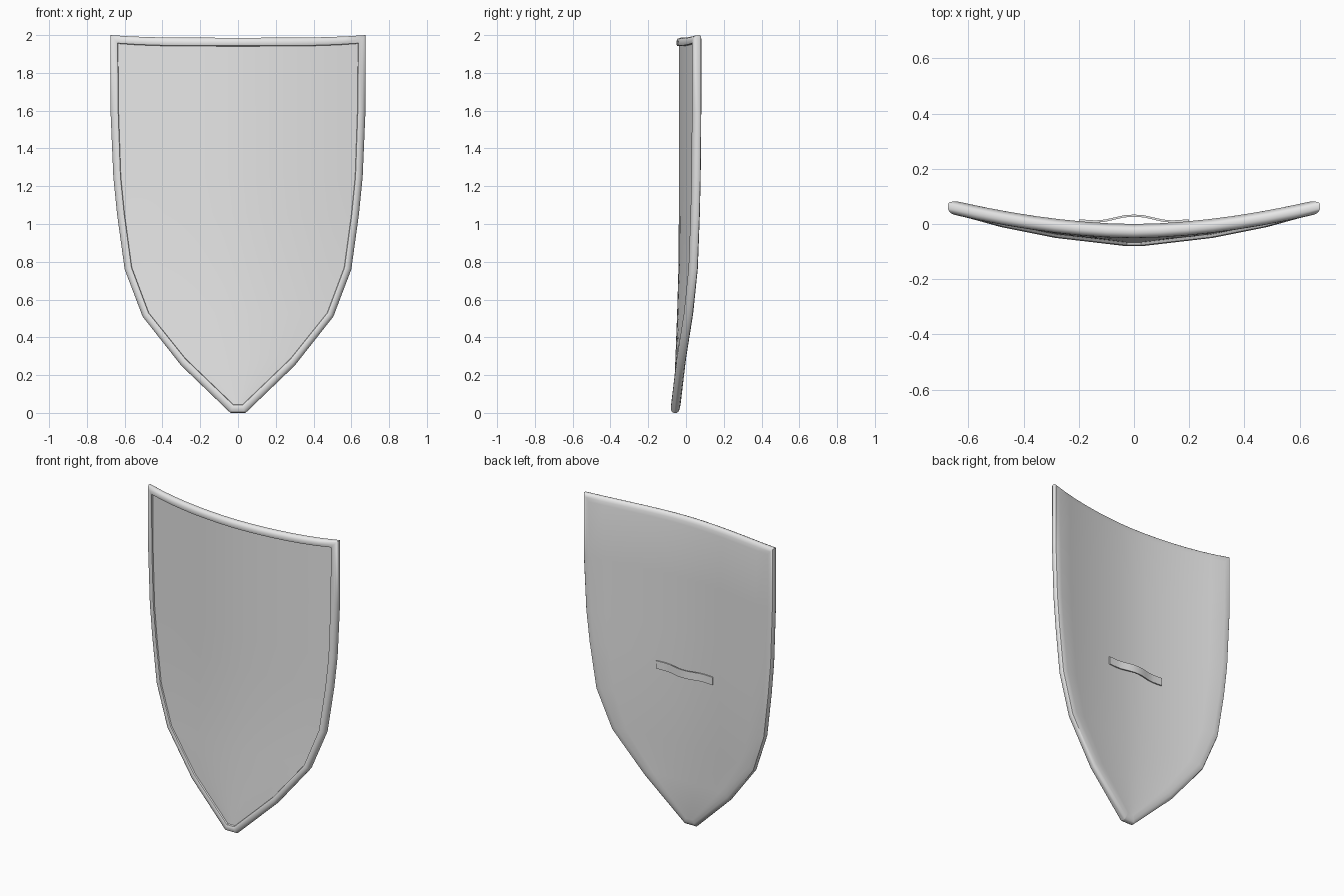
import bpy, bmesh, math

cube = bpy.data.objects.get("Cube")
if cube:
    bpy.data.objects.remove(cube, do_unlink=True)

grey = bpy.data.materials.new("plain grey")
grey.use_nodes = True
grey.diffuse_color = (0.8, 0.8, 0.8, 1)
grey.node_tree.nodes["Principled BSDF"].inputs["Base Color"].default_value = (0.8, 0.8, 0.8, 1)


def finish(bm, name, angle):
    bmesh.ops.recalc_face_normals(bm, faces=bm.faces[:])
    mesh = bpy.data.meshes.new(name)
    bm.to_mesh(mesh)
    bm.free()
    mesh.materials.append(grey)
    obj = bpy.data.objects.new(name, mesh)
    bpy.context.collection.objects.link(obj)
    bpy.ops.object.select_all(action='DESELECT')
    obj.select_set(True)
    bpy.context.view_layer.objects.active = obj
    bpy.ops.object.shade_smooth_by_angle(angle=math.radians(angle))
    return obj


# Half outlines (half width, height) from top to tip: outer edge and inner rim edge
OUTER = [(.675, 1.986), (.675, 1.6), (.66, 1.25), (.64, 1.05),
         (.60, .76), (.505, .51), (.30, .25), (.04, 0)]
INNER = [(.635, 1.941), (.632, 1.6), (.62, 1.25), (.60, 1.05),
         (.562, .77), (.472, .53), (.278, .288), (.025, .045)]
ROWS, COLS = len(OUTER), 14


def curve_y(x, z):
    """Front panel depth: bowed across, swept forward toward the tip."""
    sweep = .031 * max(0, 1 - z / .9) ** 1.4
    return -.038 + .09 * (abs(x) / .675) ** 1.8 - sweep


def point(row, col, inset, depth):
    u = 2 * col / COLS - 1
    w = OUTER[row][0] + (INNER[row][0] - OUTER[row][0]) * inset
    z = OUTER[row][1] + (INNER[row][1] - OUTER[row][1]) * inset
    if row == 0:
        z += .014 * u ** 4          # top corners rise slightly
    return (u * w, curve_y(u * w, z) + depth, z)


# Indices around the border of the row/column grid
border = ([(0, c) for c in range(COLS)] + [(r, COLS) for r in range(ROWS - 1)]
          + [(ROWS - 1, c) for c in range(COLS, 0, -1)]
          + [(r, 0) for r in range(ROWS - 1, 0, -1)])

bm = bmesh.new()


def panel(depth):
    grid = [[bm.verts.new(point(r, c, 1, depth)) for c in range(COLS + 1)] for r in range(ROWS)]
    for r in range(ROWS - 1):
        for c in range(COLS):
            bm.faces.new((grid[r][c], grid[r][c + 1], grid[r + 1][c + 1], grid[r + 1][c]))
    return [grid[r][c] for r, c in border]


# Front and back panels joined by a rounded raised rim
loops = [panel(0)]
for inset, depth in [(.94, -.010), (.75, -.013), (.4, -.012), (.12, -.006),
                     (0, .005), (0, .020), (.15, .029), (.5, .034)]:
    loops.append([bm.verts.new(point(r, c, inset, depth)) for r, c in border])
loops.append(panel(.038))
for a, b in zip(loops, loops[1:]):
    for i in range(len(border)):
        k = (i + 1) % len(border)
        bm.faces.new((a[i], a[k], b[k], b[i]))
finish(bm, "shield_body", 40)

# Bowed grip strap across the back
half = [(0, .034), (.035, .032), (.07, .024), (.105, .016), (.14, .013), (.2, .017)]
path = [(-x, y) for x, y in half[:0:-1]] + half
bm = bmesh.new()
sections = []
for x, y in path:
    sections.append([bm.verts.new((x, y + dy, 1.0 + dz))
                     for dy, dz in ((0, -.025), (0, .025), (-.008, .025), (-.008, -.025))])
for a, b in zip(sections, sections[1:]):
    for i in range(4):
        k = (i + 1) % 4
        bm.faces.new((a[i], a[k], b[k], b[i]))
bm.faces.new(sections[0])
bm.faces.new(sections[-1])
finish(bm, "grip_strap", 40)
